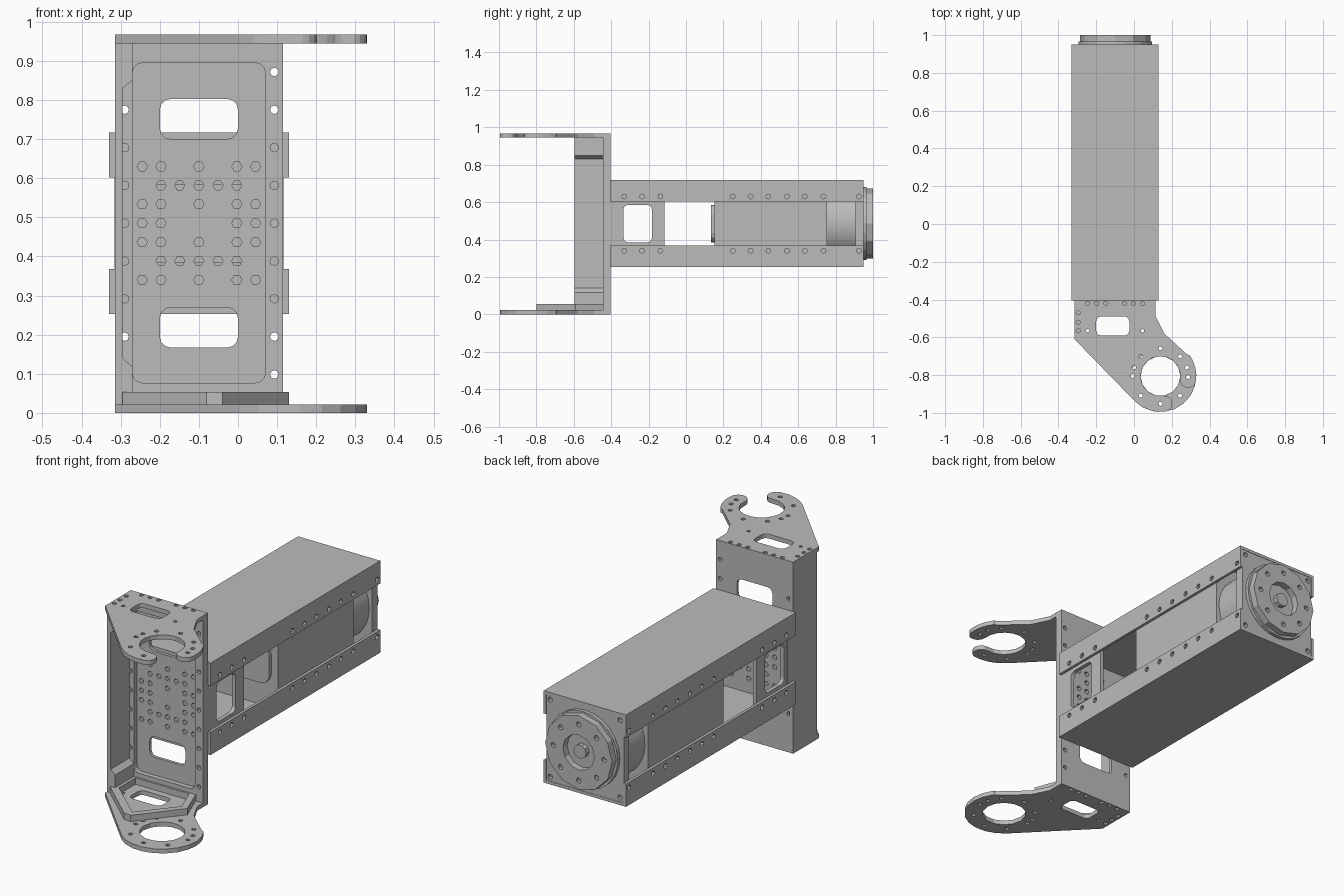
import bpy, bmesh
from math import cos, sin, radians
from mathutils import Vector

if "Cube" in bpy.data.objects:
    bpy.data.objects.remove(bpy.data.objects["Cube"])

grey = bpy.data.materials.new("machined_grey")
grey.use_nodes = True
colour = (0.5, 0.5, 0.5, 1)
grey.diffuse_color = colour
grey.node_tree.nodes["Principled BSDF"].inputs["Base Color"].default_value = colour


def arc(c, r, a0, a1, n=8):
    angles = [radians(a0 + (a1 - a0) * i / n) for i in range(n + 1)]
    return [(c[0] + r * cos(a), c[1] + r * sin(a)) for a in angles]


def circle(c, r, n=8):
    return arc(c, r, 0, 360, n)[:-1]


def rect(a0, a1, b0, b1, r=0.0):
    """Rectangle outline with optional rounded corners."""
    if r == 0:
        return [(a0, b0), (a1, b0), (a1, b1), (a0, b1)]
    corners = [(a1 - r, b1 - r), (a0 + r, b1 - r), (a0 + r, b0 + r), (a1 - r, b0 + r)]
    return [p for i, c in enumerate(corners) for p in arc(c, r, 90 * i, 90 * i + 90, 3)]


def plate(name, plane, d0, d1, outline, holes=()):
    """Extrude an outline with holes from d0 to d1 across the given plane."""
    curve = bpy.data.curves.new(name, 'CURVE')
    curve.dimensions = '2D'
    curve.fill_mode = 'BOTH'
    curve.extrude = (d1 - d0) / 2
    for loop in [outline, *holes]:
        s = curve.splines.new('POLY')
        s.points.add(len(loop) - 1)
        for p, (a, b) in zip(s.points, loop):
            p.co = (a, b, 0, 1)
        s.use_cyclic_u = True
    temp = bpy.data.objects.new(name + "_outline", curve)
    bpy.context.collection.objects.link(temp)
    bpy.context.view_layer.update()
    mesh = bpy.data.meshes.new_from_object(temp.evaluated_get(bpy.context.evaluated_depsgraph_get()))
    bpy.data.objects.remove(temp)
    mid = (d0 + d1) / 2
    bm = bmesh.new()
    bm.from_mesh(mesh)
    for v in bm.verts:
        a, b, d = v.co
        d += mid
        v.co = Vector({"xy": (a, b, d), "xz": (a, d, b), "yz": (d, a, b)}[plane])
    bmesh.ops.remove_doubles(bm, verts=bm.verts, dist=1e-5)
    bmesh.ops.recalc_face_normals(bm, faces=bm.faces)
    for f in bm.faces:
        f.smooth = False
    bm.to_mesh(mesh)
    bm.free()
    mesh.name = name
    mesh.materials.clear()
    mesh.materials.append(grey)
    obj = bpy.data.objects.new(name, mesh)
    bpy.context.collection.objects.link(obj)
    return obj


CX, CZ = -0.10, 0.485          # axis of the arm
HOLE = 0.013

# Bolt pattern shared by the bracket web and the front of the arm
bolts = []
for row, offsets in enumerate([(0.145, 0.097, 0), (0.097, 0.049, 0), (0.145, 0.097, 0), (0.145, 0.097)]):
    for dz in {0.145 - 0.0483 * row, -0.145 + 0.0483 * row}:
        if row == 3:
            dz = 0
        xs = {s * o for o in offsets for s in (-1, 1)}
        bolts += [circle((CX + x, CZ + dz), HOLE, 6) for x in sorted(xs)]
    if row == 3:
        bolts = bolts[:-len(xs)] if len({0.145 - 0.0483 * row, -0.145 + 0.0483 * row}) > 1 else bolts

# Bracket back: thin web with a raised frame
windows = [rect(-0.2, 0, z, z + 0.103, 0.028) for z in (0.167, 0.7)]
rim_holes = [circle((x, CZ + 0.0967 * i), 0.011) for x in (-0.29, 0.093) for i in range(-4, 5)]
back = rect(-0.315, 0.115, 0.02, 0.947)
plate("bracket_web", "xz", -0.42, -0.405, back, bolts + windows + rim_holes)
plate("bracket_frame", "xz", -0.445, -0.42, back,
      [rect(-0.27, 0.07, 0.077, 0.895, 0.025)] + rim_holes)

# Bracket side wall, thicker at both ends
plate("bracket_side_wall", "xz", -0.595, -0.405,
      [(-0.315, 0.02), (-0.27, 0.02), (-0.27, 0.118), (-0.295, 0.14),
       (-0.295, 0.83), (-0.27, 0.85), (-0.27, 0.947), (-0.315, 0.947)])

# Bracket arms: closed ring below, open hook above
C = (0.14, -0.805)
start = [(-0.315, -0.61), (-0.315, -0.405), (0.115, -0.405), (0.115, -0.49), (0.16, -0.58), (0.28, -0.69)]
slot = rect(-0.2, -0.025, -0.59, -0.49, 0.025)
arm_holes = [circle((CX + s * x, -0.42), 0.011) for x in (0.049, 0.097, 0.145) for s in (-1, 1)]
arm_holes += [circle((-0.295, y), 0.011) for y in (-0.47, -0.52, -0.565)]
arm_holes += [circle((x, -0.565), 0.009) for x in (-0.245, 0.045)]


def ring_holes(angles):
    return [circle((C[0] + 0.147 * cos(radians(a)), C[1] + 0.147 * sin(radians(a))), 0.011) for a in angles]


hook_angles = [18, 45, 90, 135, 162, 180, 225, 270, 358]
plate("lower_ring_arm", "xy", 0.0, 0.022, start + arc(C, 0.19, 35, -135, 10),
      [slot, circle(C, 0.105, 14)] + arm_holes + ring_holes(hook_angles + [315]))


def tip(a):
    return (C[0] + 0.1475 * cos(radians(a)), C[1] + 0.1475 * sin(radians(a)))


hook = (start + arc(C, 0.19, 35, -8, 4) + arc(tip(-8), 0.0425, -8, -188)[1:]
        + arc(C, 0.105, -8, 278, 14)[1:] + arc(tip(-82), 0.0425, 98, -82)[1:]
        + arc(C, 0.19, -82, -135, 4)[1:])
plate("upper_hook_arm", "xy", 0.945, 0.967, hook, [slot] + arm_holes + ring_holes(hook_angles))

# Raised rim around the slot of the lower arm
plate("lower_arm_rim", "xy", 0.022, 0.054,
      [(-0.295, -0.43), (0.07, -0.43), (0.13, -0.59), (-0.04, -0.8), (-0.08, -0.795), (-0.295, -0.6)],
      [[(-0.255, -0.455), (0.045, -0.455), (0.095, -0.585), (-0.055, -0.765), (-0.255, -0.585)]])

# Arm shell: top and bottom covers with drilled side flanges
X0, X1, Y0, Y1 = CX - 0.23, CX + 0.23, -0.405, 0.95
for label, s in (("top", 1), ("bottom", -1)):
    za, zb = sorted((CZ + s * 0.217, CZ + s * 0.232))
    plate(label + "_cover", "xy", za, zb, rect(X0, X1, Y0, Y1))
    fa, fb = sorted((CZ + s * 0.117, CZ + s * 0.217))
    drilled = [circle((y, CZ + s * 0.145), HOLE) for y in
               (-0.33, -0.235, -0.137, 0.25, 0.345, 0.44, 0.54, 0.635, 0.735, 0.925)]
    for side, x in (("right", X0), ("left", X1 - 0.014)):
        plate(f"{label}_flange_{side}", "yz", x, x + 0.014, rect(Y0, Y1, fa, fb), drilled)

# Arm front block and its side frames
inner = rect(X0 + 0.014, X1 - 0.014, CZ - 0.217, CZ + 0.217)
plate("arm_front_plate", "xz", -0.405, -0.357, inner, bolts)
for side, x in (("right", X0 + 0.016), ("left", X1 - 0.036)):
    plate("front_side_frame_" + side, "yz", x, x + 0.02, rect(-0.357, -0.115, CZ - 0.2, CZ + 0.2),
          [rect(-0.335, -0.182, CZ - 0.1, CZ + 0.1, 0.025)])

# Motor, gearbox and rear plate
plate("motor_body", "xz", 0.152, 0.755, inner)
plate("motor_front_cap", "xz", 0.135, 0.152, rect(-0.28, 0.08, CZ - 0.1, CZ + 0.1, 0.05))
gearbox = plate("gearbox", "xz", 0.755, 0.905, circle((CX, CZ), 0.2, 32))
corners = [circle((CX + i * 0.195, CZ + j * 0.195), HOLE) for i in (-1, 1) for j in (-1, 1)]
plate("rear_plate", "xz", 0.905, 0.948, inner, corners)

# Output flange with a bolt circle, a recess and a hub
A = (CX, CZ)
flange_bolts = [circle(p, HOLE) for p in circle(A, 0.142, 8)]
plate("flange_base", "xz", 0.948, 0.966, circle(A, 0.195, 24))
plate("output_flange", "xz", 0.966, 1.0, circle(A, 0.187, 12), [circle(A, 0.088, 12)] + flange_bolts)
plate("flange_hub", "xz", 0.966, 0.99, circle(A, 0.035, 10))

# Smooth the round gearbox while keeping its rims sharp
bpy.ops.object.select_all(action='DESELECT')
gearbox.select_set(True)
bpy.context.view_layer.objects.active = gearbox
bpy.ops.object.shade_smooth_by_angle()
